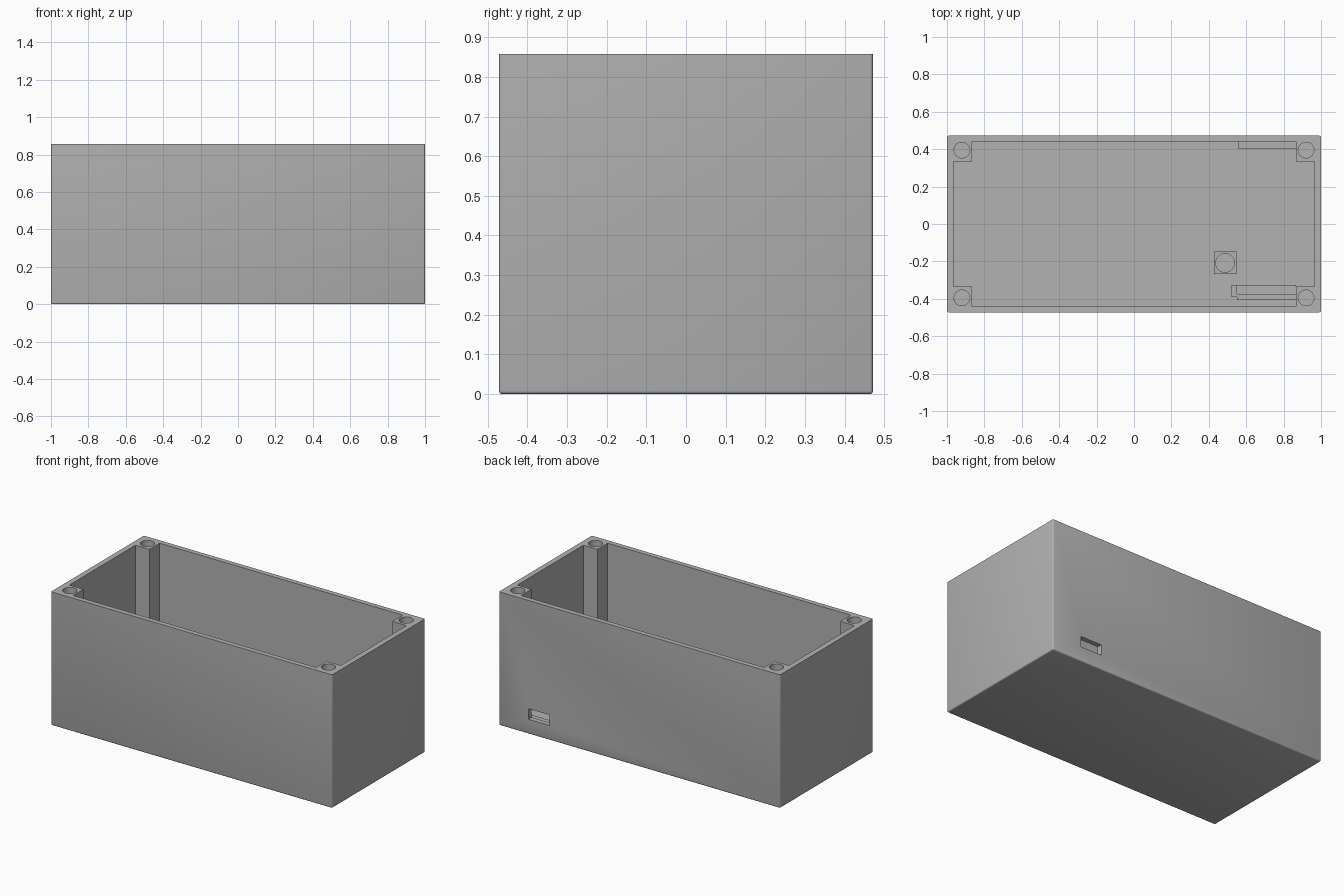
import bpy, bmesh

L, W, H = 1.0, 0.472, 0.858      # half length, half width, height
WALL, FLOOR = 0.035, 0.035
IX, IY = L - WALL, W - WALL + 0.003
PX, PY = 0.865, 0.335            # inner faces of the corner posts

old = bpy.data.objects.get("Cube")
if old:
    bpy.data.objects.remove(old, do_unlink=True)

grey = bpy.data.materials.new("plain grey")
grey.use_nodes = True
colour = (0.45, 0.45, 0.45, 1)
grey.diffuse_color = colour
grey.node_tree.nodes["Principled BSDF"].inputs["Base Color"].default_value = colour


def finish(bm, name):
    bmesh.ops.recalc_face_normals(bm, faces=bm.faces)
    mesh = bpy.data.meshes.new(name)
    bm.to_mesh(mesh)
    bm.free()
    mesh.materials.append(grey)
    ob = bpy.data.objects.new(name, mesh)
    bpy.context.collection.objects.link(ob)
    return ob


def prism(name, outline, z0, z1):
    bm = bmesh.new()
    face = bm.faces.new([bm.verts.new((x, y, z0)) for x, y in outline])
    top = bmesh.ops.extrude_face_region(bm, geom=[face])["geom"]
    verts = [v for v in top if isinstance(v, bmesh.types.BMVert)]
    bmesh.ops.translate(bm, verts=verts, vec=(0, 0, z1 - z0))
    return finish(bm, name)


def box(name, x0, x1, y0, y1, z0, z1):
    return prism(name, [(x0, y0), (x1, y0), (x1, y1), (x0, y1)], z0, z1)


def cylinder(name, x, y, r, z0, z1):
    bm = bmesh.new()
    bmesh.ops.create_cone(bm, cap_ends=True, segments=40, radius1=r, radius2=r, depth=z1 - z0)
    bmesh.ops.translate(bm, verts=bm.verts, vec=(x, y, (z0 + z1) / 2))
    return finish(bm, name)


def cut(target, cutter):
    cutter.hide_render = True
    mod = target.modifiers.new("cut", 'BOOLEAN')
    mod.operation, mod.solver, mod.object = 'DIFFERENCE', 'EXACT', cutter
    bpy.ops.object.select_all(action='DESELECT')
    bpy.context.view_layer.objects.active = target
    target.select_set(True)
    bpy.ops.object.modifier_apply(modifier=mod.name)
    bpy.data.objects.remove(cutter, do_unlink=True)


# Outer body, rounded everywhere except at the open rim
case = box("case", -L, L, -W, W, 0, H)
bm = bmesh.new()
bm.from_mesh(case.data)
edges = [e for e in bm.edges if min(v.co.z for v in e.verts) < H / 2]
bmesh.ops.bevel(bm, geom=edges, offset=0.008, segments=3, profile=0.5, affect='EDGES')
bm.to_mesh(case.data)
bm.free()

# Cavity with notched corners, which leaves the four screw posts
quarter = [(IX, PY), (PX, PY), (PX, IY)]
outline = []
for sx, sy in ((1, 1), (-1, 1), (-1, -1), (1, -1)):
    corner = [(sx * x, sy * y) for x, y in quarter]
    outline += corner if sx * sy > 0 else corner[::-1]
cut(case, prism("cavity", outline, FLOOR, H + 0.1))

# Screw holes in the posts
for sx in (-1, 1):
    for sy in (-1, 1):
        cut(case, cylinder("screw_hole", sx * 0.92, sy * 0.395, 0.042, H - 0.3, H + 0.1))

# Connector slot through the back wall
cut(case, box("connector_slot", 0.64, 0.79, IY - 0.01, W + 0.1, 0.094, 0.162))

# Board supports on the floor
base = FLOOR - 0.005
box("back_ledge", 0.555, PX, 0.405, IY + 0.005, base, 0.09)
box("front_ledge", 0.55, PX, -0.375, -0.325, base, 0.09)
box("front_lip", 0.55, PX, -0.405, -0.375, base, 0.115)
box("end_stop", 0.52, 0.55, -0.39, -0.325, base, 0.115)
standoff = box("standoff", 0.427, 0.547, -0.268, -0.148, base, 0.09)
cut(standoff, cylinder("standoff_hole", 0.487, -0.208, 0.05, FLOOR + 0.005, 0.2))

# Smooth the round parts, keep the corners crisp
for ob in (case, standoff):
    bpy.ops.object.select_all(action='DESELECT')
    bpy.context.view_layer.objects.active = ob
    ob.select_set(True)
    bpy.ops.object.shade_smooth_by_angle(angle=0.6)
